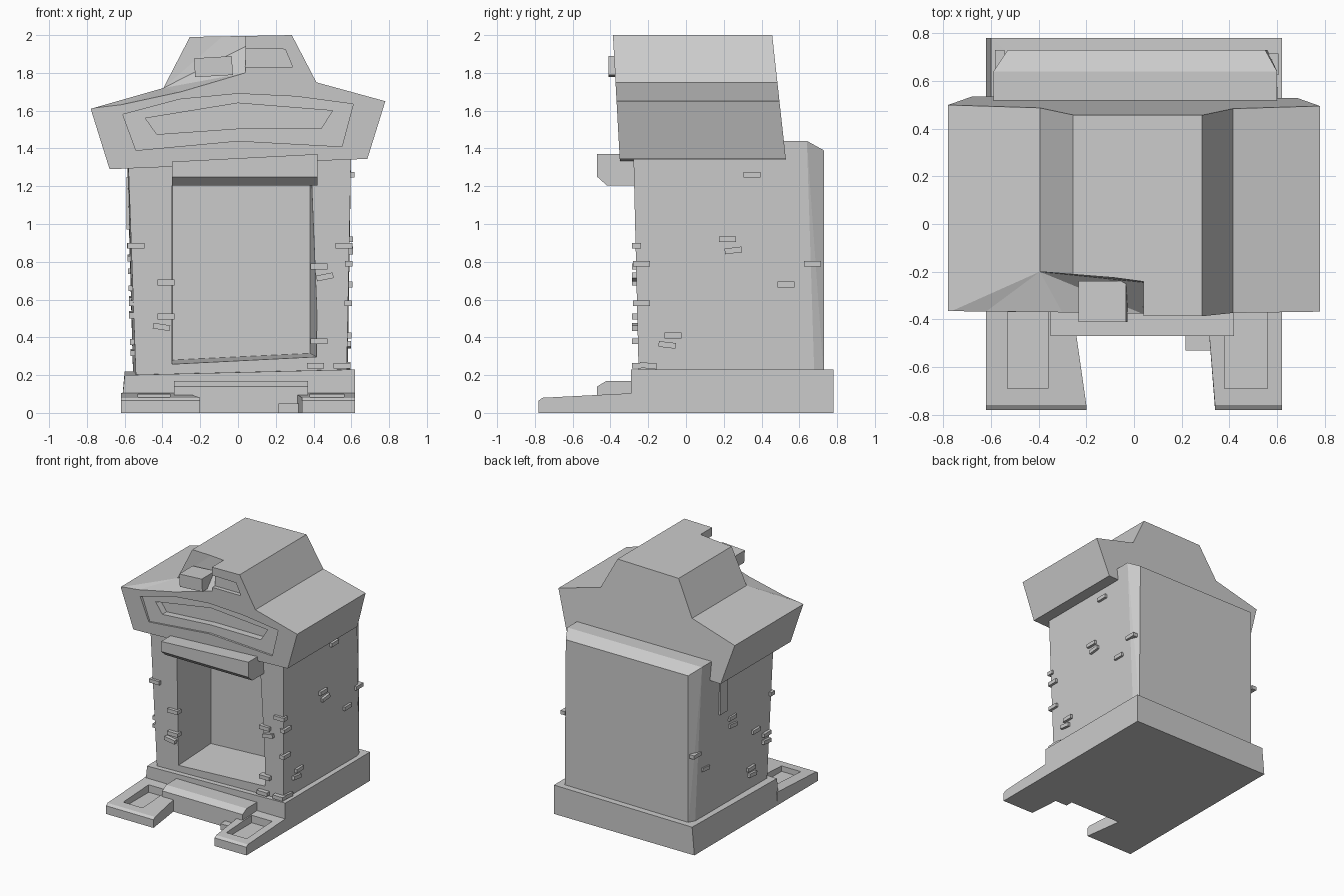
import bpy, bmesh
from mathutils import Matrix, Vector


def hull(name, pts):
    """Convex flat-faced solid around a few corner points."""
    bm = bmesh.new()
    for p in pts:
        bm.verts.new(p)
    res = bmesh.ops.convex_hull(bm, input=bm.verts[:])
    junk = [g for g in res["geom_interior"] if isinstance(g, bmesh.types.BMVert)]
    if junk:
        bmesh.ops.delete(bm, geom=junk, context='VERTS')
    bmesh.ops.dissolve_limit(bm, angle_limit=0.01, verts=bm.verts[:], edges=bm.edges[:])
    return finish(name, bm)


def finish(name, bm):
    bmesh.ops.recalc_face_normals(bm, faces=bm.faces[:])
    me = bpy.data.meshes.new(name)
    bm.to_mesh(me)
    bm.free()
    ob = bpy.data.objects.new(name, me)
    bpy.context.collection.objects.link(ob)
    return ob


def loft(name, a, b):
    """Solid between two matching outlines."""
    bm = bmesh.new()
    va = [bm.verts.new(p) for p in a]
    vb = [bm.verts.new(p) for p in b]
    n = len(va)
    bm.faces.new(va)
    bm.faces.new(vb[::-1])
    for i in range(n):
        bm.faces.new((va[i], vb[i], vb[(i + 1) % n], va[(i + 1) % n]))
    return finish(name, bm)


def prism_y(name, xz, y0, y1):
    return loft(name, [(x, y0, z) for x, z in xz], [(x, y1, z) for x, z in xz])


def cut(ob, cutter):
    cutter.hide_render = True
    mod = ob.modifiers.new("cut", 'BOOLEAN')
    mod.operation, mod.solver, mod.object = 'DIFFERENCE', 'EXACT', cutter
    bpy.context.view_layer.objects.active = ob
    bpy.ops.object.modifier_apply(modifier=mod.name)
    bpy.data.objects.remove(cutter)


def block(name, loc, size, axis='Y', tilt=0.0):
    bm = bmesh.new()
    m = Matrix.Translation(Vector(loc)) @ Matrix.Rotation(tilt, 4, axis) @ Matrix.Diagonal((*size, 1))
    bmesh.ops.create_cube(bm, size=1, matrix=m)
    return finish(name, bm)


# Base slab, a little lower on the left
hull("base", [(x, y, 0) for x in (-0.62, 0.62) for y in (-0.29, 0.78)] +
     [(-0.60, -0.29, 0.20), (-0.60, 0.78, 0.22), (0.62, -0.29, 0.23), (0.62, 0.78, 0.23)])

# Front feet with sunken trays
for side, xo, xf, xb, t0, t1 in (("left", -0.62, -0.20, -0.27, -0.53, -0.36),
                                 ("right", 0.62, 0.34, 0.30, 0.38, 0.56)):
    foot = hull(side + "_foot", [(x, y, z) for y, z, xi in (
        (-0.78, 0, xf), (-0.78, 0.065, xf), (-0.76, 0.08, xf), (-0.27, 0.105, xb), (-0.27, 0, xb))
        for x in (xo, xi)])
    cut(foot, hull("tray_cutter", [(x, y, z) for x in (t0, t1) for y in (-0.69, -0.37) for z in (0.04, 0.3)]))

# Front step and small stone beside it
hull("front_step", [(x, y, z) for x in (-0.34, 0.37) for y, z in (
    (-0.47, 0), (-0.47, 0.14), (-0.42, 0.17), (-0.27, 0.17), (-0.27, 0))])
block("side_stone", (0.28, -0.46, 0.025), (0.13, 0.14, 0.05))

# Tapered body with chamfered back and deep doorway
body = hull("body", [
    (-0.54, -0.25, 0.18), (0.575, -0.25, 0.18), (-0.555, 0.68, 0.18), (0.58, 0.68, 0.18),
    (-0.53, 0.73, 0.18), (0.56, 0.73, 0.18),
    (-0.585, -0.28, 1.44), (0.60, -0.28, 1.44), (-0.59, 0.64, 1.44), (0.60, 0.64, 1.44),
    (-0.53, 0.73, 1.39), (0.55, 0.73, 1.39)])
cut(body, hull("door_cutter", [
    (-0.35, -0.4, 0.25), (0.43, -0.4, 0.29), (-0.345, 0.15, 0.28), (0.38, 0.15, 0.315),
    (-0.35, -0.4, 1.27), (0.39, -0.4, 1.27), (-0.345, 0.15, 1.27), (0.38, 0.15, 1.27)]))

# Lintel over the doorway
hull("lintel", [(x, y, z) for x, zt in ((-0.35, 1.33), (0.42, 1.37)) for y, z in (
    (-0.47, zt), (-0.47, 1.25), (-0.42, 1.205), (-0.25, 1.205), (-0.25, zt))])

# Stepped roof, leaning slightly at front and back
outline = [(-0.68, 1.29), (-0.78, 1.61), (-0.395, 1.72), (-0.255, 1.99), (0.285, 2.0),
           (0.415, 1.75), (0.78, 1.65), (0.685, 1.345)]
roof = loft("roof", [(x, -0.35 - (z - 1.33) * 0.055, z) for x, z in outline],
            [(x, 0.53 - (z - 1.33) * 0.11, z) for x, z in outline])

# Broken upper left corner of the gable
cut(roof, hull("chip_cutter", [
    (-0.80, -0.5, 1.56), (-0.78, -0.372, 1.61), (-0.395, -0.2, 1.72), (-0.395, -0.2, 2.1),
    (0.04, -0.235, 2.1), (0.04, -0.245, 1.94), (0.04, -0.378, 1.80), (-0.3, -0.372, 1.70),
    (0.04, -0.5, 1.78), (0.04, -0.5, 2.1), (-0.80, -0.5, 2.1)]))

# Double sunken gable panel and upper niche
cut(roof, prism_y("panel_cutter", [(-0.61, 1.58), (-0.31, 1.66), (0, 1.69), (0.31, 1.675), (0.61, 1.635),
                                   (0.55, 1.41), (0, 1.44), (-0.54, 1.39)], -0.6, -0.34))
cut(roof, prism_y("inner_panel_cutter", [(-0.49, 1.56), (0, 1.64), (0.50, 1.60), (0.44, 1.505),
                                         (0, 1.505), (-0.43, 1.475)], -0.6, -0.285))
cut(roof, prism_y("niche_cutter", [(-0.05, 1.83), (0.29, 1.83), (0.25, 1.925), (-0.05, 1.93)], -0.6, -0.345))
block("gable_block", (-0.13, -0.325, 1.833), (0.20, 0.17, 0.10), tilt=-0.06)

# Loose bricks on the front: x, z, tilt
for x, z, t in ((-0.54, 0.885, 0), (-0.38, 0.69, 0), (-0.38, 0.51, 0), (-0.405, 0.455, 0.15),
                (0.56, 0.885, 0), (0.43, 0.775, 0), (0.46, 0.72, -0.2), (0.43, 0.38, 0),
                (0.41, 0.25, 0), (0.55, 0.25, 0)):
    block("front_brick", (x, -0.262, z), (0.09, 0.05, 0.03), 'Y', t)

# Loose bricks on the sides: y, z, tilt
right = ((0.35, 1.26, 0), (0.22, 0.92, 0), (0.25, 0.86, 0.12), (0.53, 0.68, 0), (0.67, 0.79, 0),
         (-0.235, 0.79, 0), (-0.235, 0.58, 0), (-0.07, 0.41, 0), (-0.10, 0.36, -0.12), (-0.20, 0.25, -0.1))
left = ((0.685, 0.75, 0), (0.57, 0.60, 0.1), (0.24, 0.885, 0), (0.23, 0.82, 0.1), (-0.02, 0.375, 0),
        (-0.04, 0.32, 0.1), (-0.07, 0.66, 0), (-0.21, 0.58, 0), (-0.21, 0.52, 0.1))
for side, rows, lo, hi in (("right", right, 0.575, 0.60), ("left", left, -0.545, -0.585)):
    for y, z, t in rows:
        x = lo + (hi - lo) * (z - 0.18) / 1.26
        block(side + "_brick", (x, y, z), (0.04, 0.09, 0.03), 'X', t)
block("left_plate", (-0.58, 0.36, 1.11), (0.02, 0.10, 0.28))
